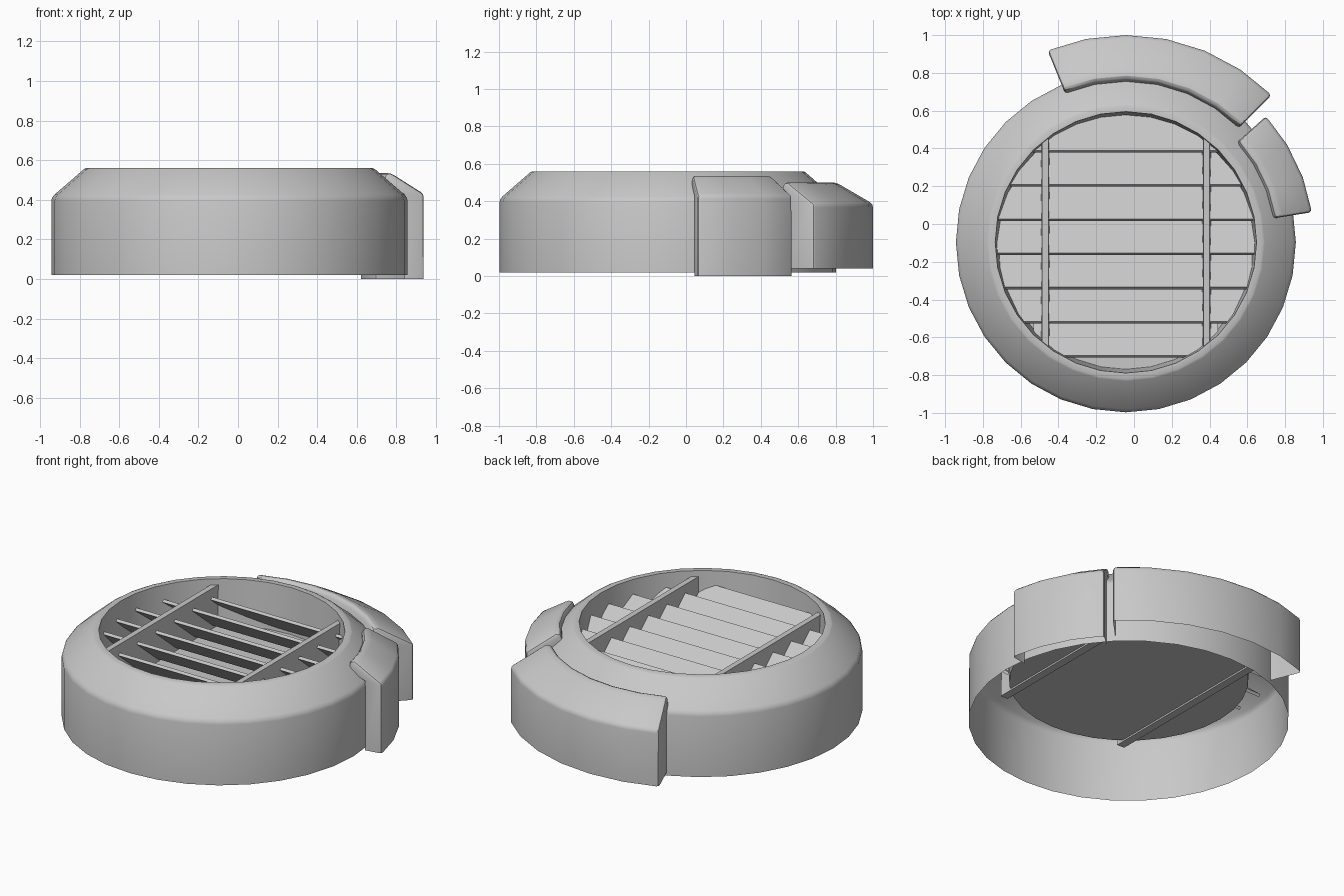
import bpy, bmesh, math
from mathutils import Matrix, Vector

cube = bpy.data.objects.get("Cube")
if cube:
    bpy.data.objects.remove(cube)

CENTRE = Vector((-0.043, -0.097, 0))   # axis of the round housing
STEP = math.radians(11.25)

grey = bpy.data.materials.new("plain_grey")
grey.use_nodes = True
grey.diffuse_color = (0.58, 0.58, 0.58, 1)
grey.node_tree.nodes["Principled BSDF"].inputs["Base Color"].default_value = grey.diffuse_color


def finish(bm, name, smooth=True):
    mesh = bpy.data.meshes.new(name)
    bm.to_mesh(mesh)
    bm.free()
    mesh.materials.append(grey)
    obj = bpy.data.objects.new(name, mesh)
    obj.location = CENTRE
    bpy.context.collection.objects.link(obj)
    if smooth:
        bpy.ops.object.select_all(action='DESELECT')
        obj.select_set(True)
        bpy.context.view_layer.objects.active = obj
        bpy.ops.object.shade_smooth_by_angle(angle=math.radians(35))
    return obj


def ring_of_points(bm, profile, angle):
    return [bm.verts.new((r * math.cos(angle), r * math.sin(angle), z)) for r, z in profile]


def bridge(bm, a, b):
    for i in range(len(a) - 1):
        bm.faces.new((a[i], b[i], b[i + 1], a[i + 1]))


def round_edges(bm, width, limit):
    edges = [e for e in bm.edges if len(e.link_faces) == 2 and e.calc_face_angle(0) > limit]
    bmesh.ops.bevel(bm, geom=edges, offset=width, segments=2, profile=0.5, affect='EDGES')


# Housing: open-bottomed wall, sloped shoulder, rim and recess with a floor
bm = bmesh.new()
outline = [(0.9, 0.02), (0.9, 0.395), (0.895, 0.412), (0.884, 0.426), (0.735, 0.555),
           (0.725, 0.56), (0.692, 0.56), (0.672, 0.28)]
columns = [ring_of_points(bm, outline, i * STEP) for i in range(32)]
for i, column in enumerate(columns):
    bridge(bm, column, columns[(i + 1) % 32])
bm.faces.new([column[-1] for column in columns])
finish(bm, "round_housing")


# Clip-on covers: arc-shaped shells, closed at the ends, open underneath
def cover(name, profile, start, end, count):
    bm = bmesh.new()
    angles = [math.radians(start + (end - start) * i / count) for i in range(count + 1)]
    columns = [ring_of_points(bm, profile, a) for a in angles]
    for a, b in zip(columns, columns[1:]):
        bridge(bm, a, b)
    r_in, z_in = profile[-1]
    foot = [(0.895, z_in - 0.05), (0.895, profile[0][1])]
    for column, a in ((columns[0], angles[0]), (columns[-1], angles[-1])):
        bm.faces.new(column + ring_of_points(bm, foot, a))
    bmesh.ops.recalc_face_normals(bm, faces=bm.faces)
    round_edges(bm, 0.018, math.radians(22))
    finish(bm, name)


cover("back_cover", [(1.097, 0.04), (1.097, 0.385), (0.9, 0.5), (0.865, 0.5), (0.845, 0.43)],
      45.3, 112.2, 6)
cover("side_cover", [(0.998, 0), (0.998, 0.43), (0.83, 0.535), (0.8, 0.535), (0.785, 0.48)],
      9.2, 42, 3)


def box(name, size, matrix):
    bm = bmesh.new()
    bmesh.ops.create_cube(bm, size=1, matrix=matrix @ Matrix.Diagonal((*size, 1)))
    return finish(bm, name, smooth=False)


# Two upright bars, a little wider at the bottom
for side, label in ((-1, "right"), (1, "left")):
    bar = box(label + "_bar", (0.034, 1.16, 0.255), Matrix.Translation((side * 0.427, 0, 0.397)))
    for v in bar.data.vertices:
        if v.co.z < 0.4:
            v.co.x += math.copysign(0.008, v.co.x - side * 0.427)

# Tilted louvre slats, high at the front edge and low at the back
TILT = math.radians(40)
LENGTH = 0.25
for i in range(7):
    y = -0.605 + 0.181 * i
    near = min(abs(y), abs(y + 0.09))
    half = math.sqrt(0.71 ** 2 - near ** 2)
    mid = Vector((0, y + LENGTH / 2 * math.cos(TILT), 0.467 - LENGTH / 2 * math.sin(TILT)))
    box("louvre_%d" % (i + 1), (2 * half, LENGTH, 0.018),
        Matrix.Translation(mid) @ Matrix.Rotation(-TILT, 4, 'X'))
